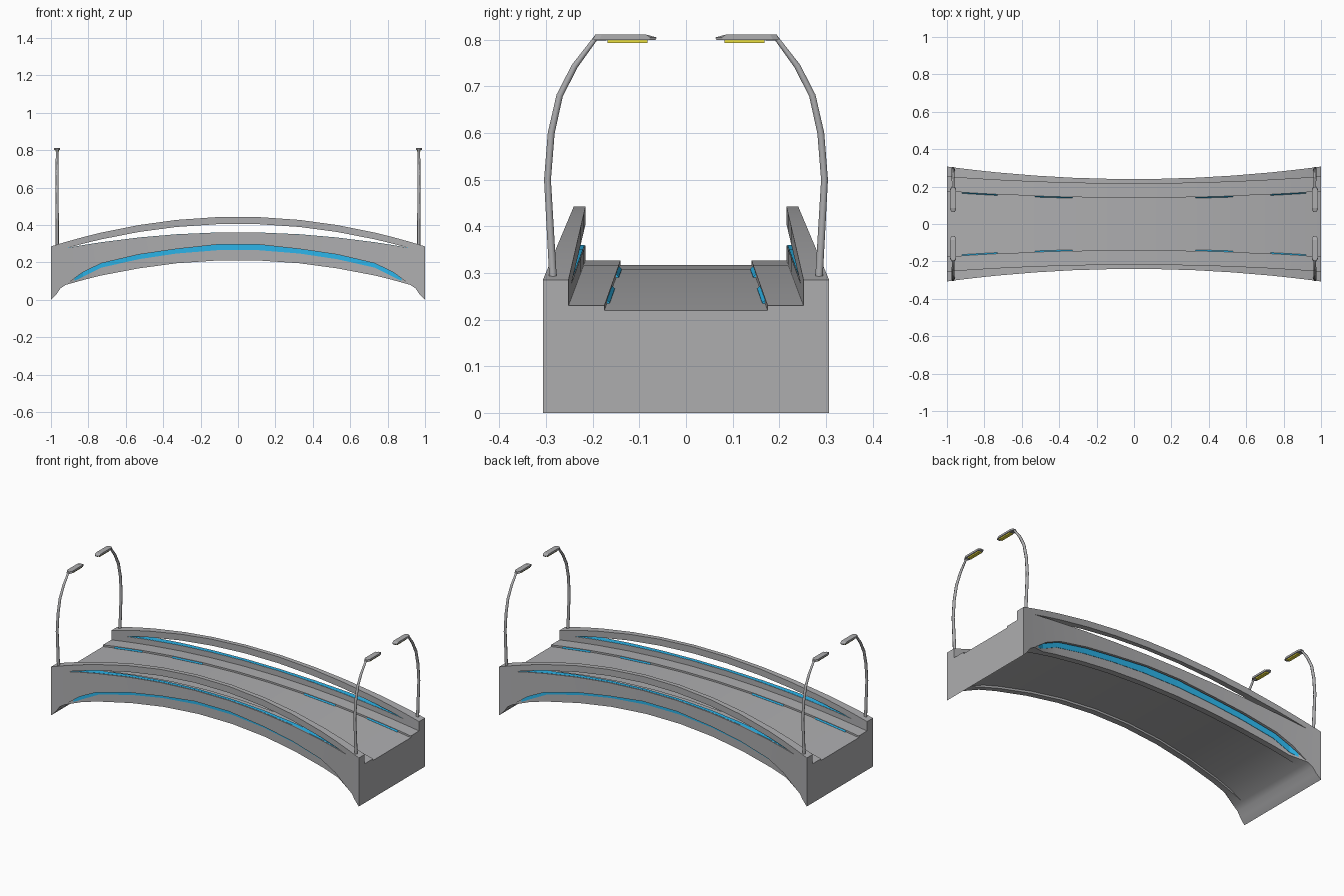
import bpy, bmesh, math

if "Cube" in bpy.data.objects:
    bpy.data.objects.remove(bpy.data.objects["Cube"])

def material(name, rgb):
    m = bpy.data.materials.new(name)
    m.diffuse_color = (*rgb, 1)
    m.use_nodes = True
    m.node_tree.nodes["Principled BSDF"].inputs["Base Color"].default_value = m.diffuse_color
    return m

GREY = material("dark_concrete", (0.42, 0.42, 0.43))
BLUE = material("blue_light", (0.025, 0.46, 0.82))
YELLOW = material("yellow_lamp", (0.85, 0.75, 0.05))

def loft(name, stations, section, mat=GREY, smooth=False):
    """Skin closed (y, z) sections along x."""
    bm = bmesh.new()
    rings = [[bm.verts.new((x, y, z)) for y, z in section(x)] for x in stations]
    for a, b in zip(rings, rings[1:]):
        for i in range(len(a)):
            j = (i + 1) % len(a)
            bm.faces.new((a[i], a[j], b[j], b[i]))
    bm.faces.new(rings[0])
    bm.faces.new(rings[-1][::-1])
    bmesh.ops.remove_doubles(bm, verts=bm.verts, dist=1e-5)
    bmesh.ops.recalc_face_normals(bm, faces=bm.faces)
    me = bpy.data.meshes.new(name)
    bm.to_mesh(me)
    bm.free()
    ob = bpy.data.objects.new(name, me)
    bpy.context.collection.objects.link(ob)
    me.materials.append(mat)
    if smooth:
        bpy.ops.object.select_all(action='DESELECT')
        ob.select_set(True)
        bpy.context.view_layer.objects.active = ob
        bpy.ops.object.shade_smooth_by_angle(angle=math.radians(30))
    return ob

def mirror(ob, x=False):
    m = ob.modifiers.new("mirror", 'MIRROR')
    m.use_axis = (x, True, False)
    m.use_mirror_merge = False

# Stations along half the span and their profile curves
HALF = [0.11, 0.33, 0.53, 0.73, 0.83, 0.92, 0.95, 0.97, 1.0]
FULL = [-x for x in reversed(HALF)] + HALF
SOFFIT = dict(zip(HALF, [.21, .195, .168, .13, .105, .08, .06, .03, 0]))
LIP = dict(zip(HALF, [.295, .271, .242, .195, .147, .08, .06, .03, 0]))
BAND = dict(zip(HALF, [.265, .247, .217, .172, .122, .08, .06, .03, 0]))

def outer(x): return .24 + .067 * x * x
def inner(x): return .215 + .037 * x * x
def kerb(x): return .14 + .035 * x * x
def road(x): return .318 - .098 * x * x
def wall_top(x): return .36 - .1 * x * x

# How deep the lower beam sits behind the wall, and how high the slot goes
def recess(x): return .03 if abs(x) < .9 else 0
def slot_top(x): return LIP[abs(x)] + (.016 if abs(x) < .9 else 0)

# Bridge body: road, kerbs, walls, recessed lower beams and soffit
def body_section(x):
    a = abs(x)
    o, k, p = outer(x), kerb(x), inner(x)
    r, w, t = road(x), road(x) + .01, wall_top(x)
    s, l, rec = SOFFIT[a], LIP[a], recess(x)
    step = .012 if a < .9 else 0
    half = [(k, r), (k, w), (p, w), (p, t), (o, t), (o, l), (o - rec * .5, l),
            (o - rec * .5, slot_top(x)), (o - rec, slot_top(x)),
            (o - rec, s), (o - .065, s), (o - .065, s + step)]
    return half + [(-y, z) for y, z in reversed(half)]

loft("bridge_body", FULL, body_section, smooth=True)

# Arched handrails that close down onto the wall ends
def rail_section(x):
    o, p = outer(x), inner(x)
    top = .444 - .159 * x * x
    low = .406 - .155 * x * x if abs(x) < .93 else wall_top(x) - .003
    return [(p, low), (p, top), (o, top), (o, low)]

mirror(loft("handrail", FULL, rail_section, smooth=True))

# Blue light bands on the recessed beam, running up behind the wall
INNER = [x for x in FULL if abs(x) < .93]

def band_section(x):
    a, y = abs(x), outer(x) - max(recess(x), .004)
    return [(y - .003, BAND[a]), (y + .002, BAND[a]),
            (y + .002, slot_top(x)), (y - .003, slot_top(x))]

mirror(loft("side_light_band", INNER, band_section, BLUE))

# Blue strips on the wall tops, below the handrail
def top_strip_section(x):
    p, o, t = inner(x) + .002, outer(x) - .006, wall_top(x)
    return [(p, t - .002), (p, t + .001), (o, t + .001), (o, t - .002)]

mirror(loft("wall_top_light", INNER, top_strip_section, BLUE))

# Thin blue strips along the road edge
def kerb_strip_section(x):
    k, r = kerb(x), road(x)
    return [(k + .001, r - .002), (k + .001, r + .008),
            (k - .006, r + .001), (k - .006, r - .002)]

for n, span in enumerate(([.33, .53], [.73, .83, .92])):
    mirror(loft(f"kerb_light_{n + 1}", span, kerb_strip_section, BLUE), x=True)

# Street lamps: curved pole, flat head, yellow lens
LX = .967
PATH = [(.284, .27, 1.1), (.297, .5, 1), (.289, .6, 1), (.271, .68, .95),
        (.239, .743, .9), (.194, .803, .75), (.15, .805, .7)]
cu = bpy.data.curves.new("lamp_pole", 'CURVE')
cu.dimensions = '3D'
cu.bevel_depth = .0085
cu.bevel_resolution = 1
cu.use_fill_caps = True
sp = cu.splines.new('POLY')
sp.points.add(len(PATH) - 1)
for pt, (y, z, r) in zip(sp.points, PATH):
    pt.co = (LX, y, z, 1)
    pt.radius = r
tmp = bpy.data.objects.new("lamp_pole_curve", cu)
bpy.context.collection.objects.link(tmp)
bpy.context.view_layer.update()
me = bpy.data.meshes.new_from_object(tmp.evaluated_get(bpy.context.evaluated_depsgraph_get()))
bpy.data.objects.remove(tmp)
me.materials.clear()
me.materials.append(GREY)
pole = bpy.data.objects.new("lamp_pole", me)
bpy.context.collection.objects.link(pole)
mirror(pole, x=True)

def head_section(x):
    d = .014 if abs(x - LX) > .01 else 0
    return [(.2 - d, .8), (.065 + d, .8), (.063 + d, .805), (.085, .811), (.195 - d, .811)]

mirror(loft("lamp_head", [LX - .016, LX - .008, LX + .008, LX + .016], head_section), x=True)
mirror(loft("lamp_lens", [LX - .01, LX + .01],
            lambda x: [(.083, .793), (.168, .793), (.168, .803), (.083, .803)], YELLOW), x=True)
